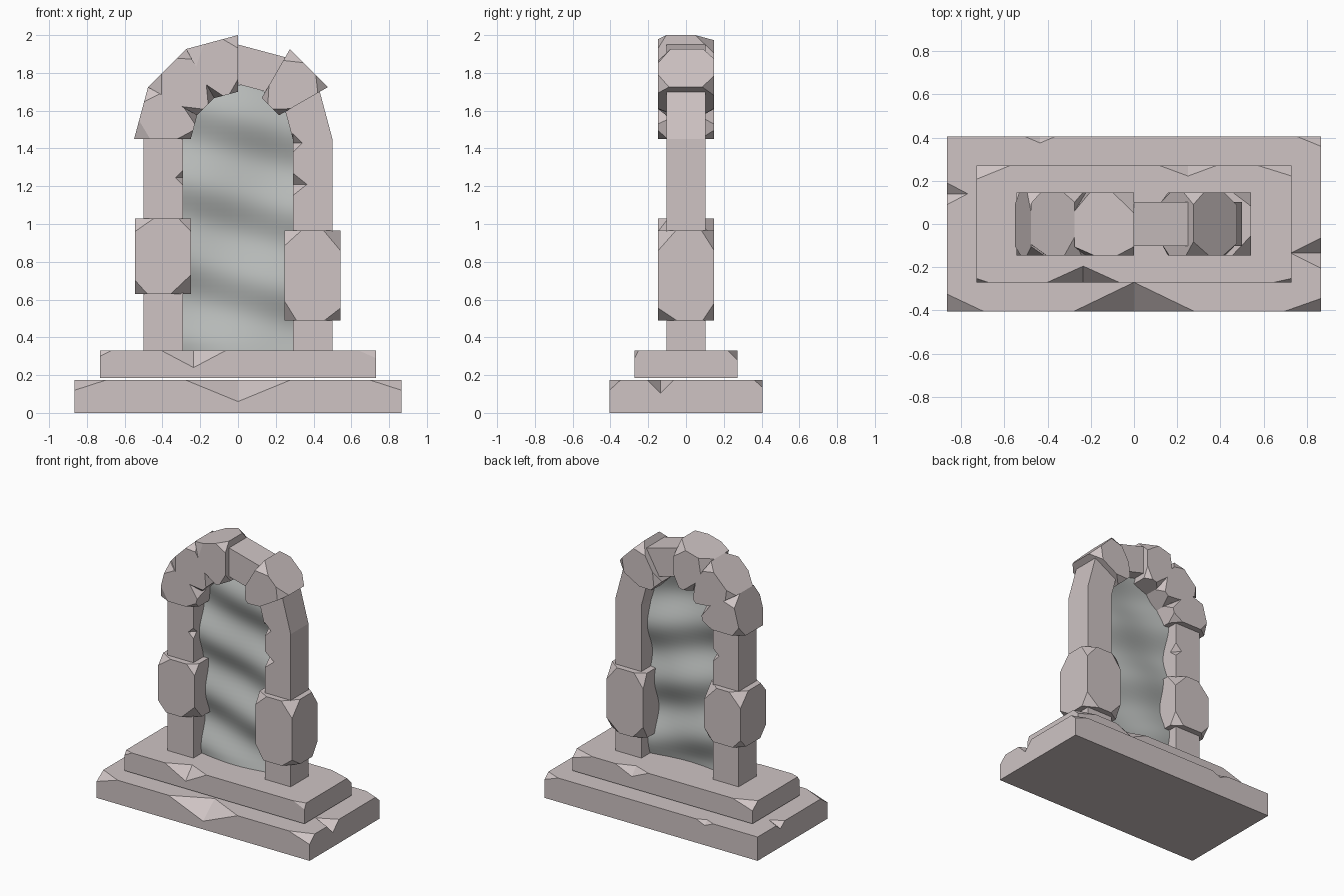
import bpy, bmesh, math, random
from mathutils import Vector

if "Cube" in bpy.data.objects:
    bpy.data.objects.remove(bpy.data.objects["Cube"])

random.seed(4)
ARCH_Z = 1.45


def material(name, color):
    m = bpy.data.materials.new(name)
    m.diffuse_color = (*color, 1)
    m.use_nodes = True
    m.node_tree.nodes["Principled BSDF"].inputs["Base Color"].default_value = m.diffuse_color
    return m


stone_mat = material("pale_stone", (0.62, 0.55, 0.55))
veil_mat = material("veil_grey", (0.48, 0.5, 0.49))


def finish(bm, name, mat=None):
    me = bpy.data.meshes.new(name)
    bm.to_mesh(me)
    bm.free()
    ob = bpy.data.objects.new(name, me)
    bpy.context.collection.objects.link(ob)
    if mat:
        me.materials.append(mat)
    return ob


def prism(name, outline, y):
    """Extrude an (x, z) outline from -y to +y."""
    bm = bmesh.new()
    f = bm.faces.new([bm.verts.new((x, -y, z)) for x, z in outline])
    r = bmesh.ops.extrude_face_region(bm, geom=[f])
    bmesh.ops.translate(bm, vec=(0, 2 * y, 0),
                        verts=[v for v in r["geom"] if isinstance(v, bmesh.types.BMVert)])
    bmesh.ops.recalc_face_normals(bm, faces=bm.faces)
    return finish(bm, name, stone_mat)


def chip(ob, chips):
    """Knock octahedral chips (centre, half sizes) out of edges and corners."""
    bm = bmesh.new()
    for c, r in chips:
        c = Vector(c)
        pts = []
        for i in range(3):
            for s in (-1, 1):
                p = c.copy()
                p[i] += s * r[i]
                pts.append(bm.verts.new(p))
        bmesh.ops.convex_hull(bm, input=pts)
    bmesh.ops.recalc_face_normals(bm, faces=bm.faces)
    cutter = finish(bm, "chip_cutter")
    cutter.hide_render = True
    mod = ob.modifiers.new("chips", "BOOLEAN")
    mod.object, mod.operation, mod.solver = cutter, "DIFFERENCE", "EXACT"
    bpy.context.view_layer.objects.active = ob
    bpy.ops.object.modifier_apply(modifier=mod.name)
    bpy.data.objects.remove(cutter)


def rect(x0, x1, z0, z1):
    return [(x0, z0), (x1, z0), (x1, z1), (x0, z1)]


def rough_stone(name, quad, y=0.147):
    """Block with every corner cut off by a random amount."""
    bm = bmesh.new()
    for i in range(4):
        here, prev, nxt = (Vector(quad[k % 4]) for k in (i, i - 1, i + 1))
        for s in (-1, 1):
            for other in (prev, nxt):
                d = other - here
                p = here + d.normalized() * min(random.uniform(0.06, 0.11), d.length * 0.36)
                bm.verts.new((p.x, s * y, p.y))
            bm.verts.new((here.x, s * (y - random.uniform(0.04, 0.1)), here.y))
    r = bmesh.ops.convex_hull(bm, input=bm.verts)
    bmesh.ops.dissolve_limit(bm, angle_limit=0.02, verts=bm.verts, edges=bm.edges)
    bmesh.ops.recalc_face_normals(bm, faces=bm.faces)
    return finish(bm, name, stone_mat)


def polar(r, deg):
    a = math.radians(deg)
    return (r * math.cos(a), ARCH_Z + r * math.sin(a))


# Stepped plinth with chipped edges
lower = prism("lower_step", rect(-0.865, 0.865, 0, 0.175), 0.405)
chip(lower, [((0, -0.405, 0.175), (0.28, 0.135, 0.115)),
             ((-0.865, -0.405, 0.175), (0.17, 0.08, 0.055)),
             ((0.865, -0.405, 0.175), (0.17, 0.06, 0.055)),
             ((0.865, 0.405, 0.175), (0.11, 0.045, 0.04)),
             ((-0.435, 0.405, 0.175), (0.07, 0.03, 0.03)),
             ((-0.865, 0.14, 0.175), (0.095, 0.05, 0.04)),
             ((0.865, -0.135, 0.175), (0.14, 0.07, 0.07))])
upper = prism("upper_step", rect(-0.73, 0.73, 0.185, 0.33), 0.272)
chip(upper, [((-0.235, -0.272, 0.33), (0.17, 0.077, 0.09)),
             ((0.25, 0.272, 0.33), (0.135, 0.05, 0.06)),
             ((-0.73, 0.272, 0.33), (0.16, 0.065, 0.05)),
             ((0.73, 0.272, 0.33), (0.16, 0.05, 0.05)),
             ((-0.73, -0.272, 0.33), (0.06, 0.02, 0.03)),
             ((0.73, -0.272, 0.33), (0.09, 0.02, 0.04))])

# Archway: two posts joined by a six-segment arch
steps = range(0, 181, 30)
outline = ([(0.5, 0.33)] + [polar(0.5, a) for a in steps] + [(-0.5, 0.33), (-0.29, 0.33)]
           + [polar(0.29, a) for a in reversed(steps)] + [(0.29, 0.33)])
arch = prism("arch_frame", outline, 0.103)
chip(arch, [((-0.29, -0.103, 1.245), (0.04, 0.04, 0.04)),
            ((-0.29, 0.103, 1.245), (0.05, 0.06, 0.05)),
            ((0.29, -0.103, 1.21), (0.075, 0.06, 0.06)),
            ((0.29, -0.103, 1.43), (0.05, 0.05, 0.05))])

# Large rough stones around the posts
rough_stone("left_post_stone", rect(-0.545, -0.25, 0.63, 1.03))
rough_stone("right_post_stone", rect(0.245, 0.542, 0.49, 0.965))

# Rough wedge stones on the arch
for i, a in enumerate((30, 90, 120, 150)):
    rough_stone(f"arch_stone_{i + 1}",
                [polar(0.55, a), polar(0.55, a + 30), polar(0.25, a + 30), polar(0.25, a)])

# Rippled veil filling the opening
bm = bmesh.new()
cols = 16
levels = [0.33 + 1.12 * i / 36 for i in range(36)]
rows = [(z, 0.29) for z in levels]
rows += [(ARCH_Z + 0.285 * math.sin(t), 0.29 * math.cos(t))
         for t in (math.pi / 2 * i / 14 * 0.99 for i in range(15))]
grid = []
for z, half in rows:
    line = []
    for j in range(cols + 1):
        x = half * (2 * j / cols - 1)
        y = 0.025 * math.sin(15 * z + 4 * x) + 0.012 * math.sin(8 * x - 5 * z)
        line.append(bm.verts.new((x, y, z)))
    grid.append(line)
for a, b in zip(grid, grid[1:]):
    for j in range(cols):
        bm.faces.new((a[j], a[j + 1], b[j + 1], b[j])).smooth = True
finish(bm, "rippled_veil", veil_mat)
